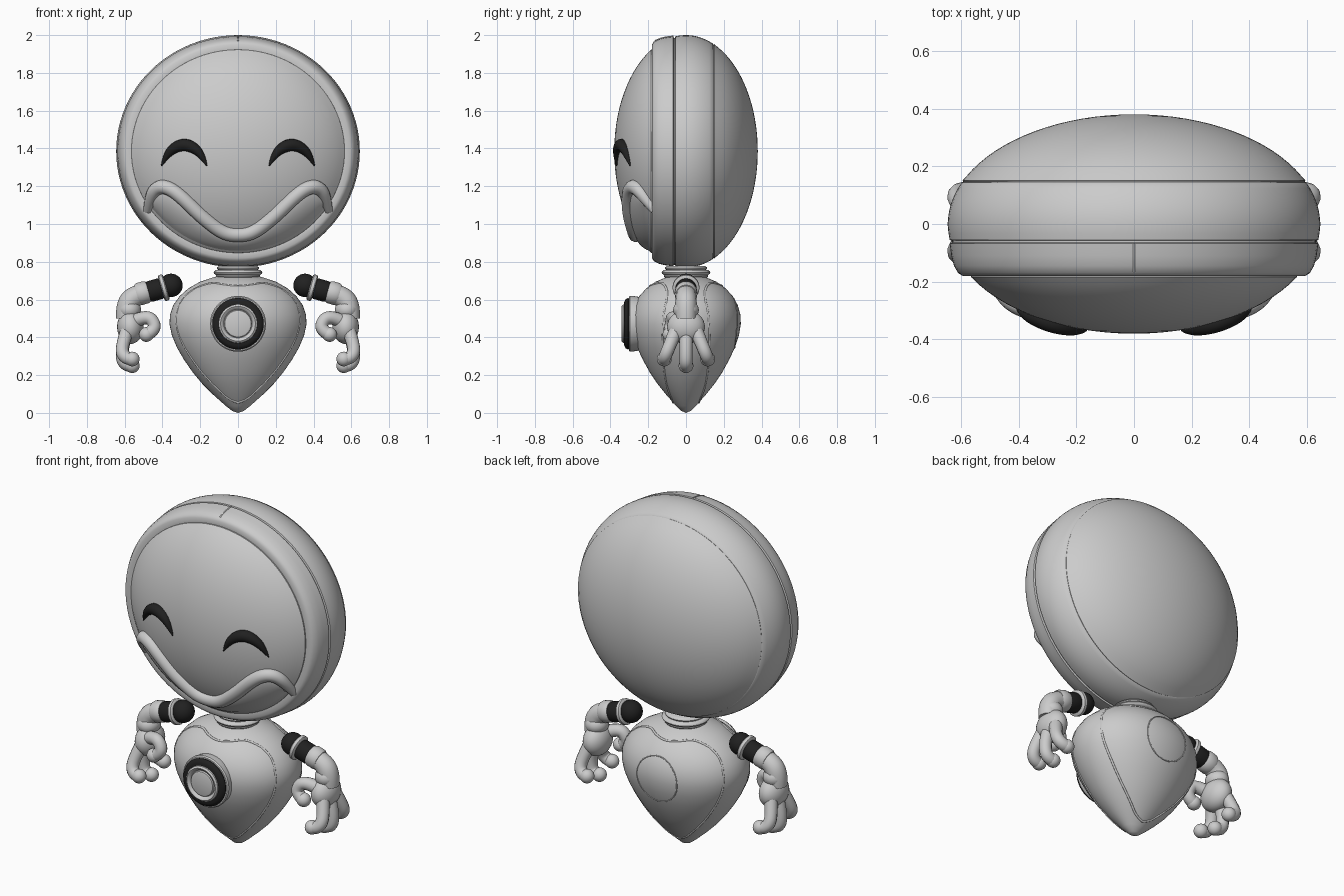
import bpy, bmesh, math
from mathutils import Vector

if "Cube" in bpy.data.objects:
    bpy.data.objects.remove(bpy.data.objects["Cube"])


def material(name, rgb):
    m = bpy.data.materials.new(name)
    m.use_nodes = True
    m.diffuse_color = (*rgb, 1)
    m.node_tree.nodes["Principled BSDF"].inputs["Base Color"].default_value = (*rgb, 1)
    return m


SHELL = material("pale grey shell", (0.6, 0.6, 0.6))
DARK = material("near black rubber", (0.015, 0.015, 0.015))

HEAD_Z, HX, HY, HZ = 1.385, 0.645, 0.38, 0.615
BODY_DEPTH = 0.8


def finish(name, bm, mat):
    bmesh.ops.recalc_face_normals(bm, faces=bm.faces)
    me = bpy.data.meshes.new(name)
    bm.to_mesh(me)
    bm.free()
    me.materials.append(mat)
    ob = bpy.data.objects.new(name, me)
    bpy.context.collection.objects.link(ob)
    smooth(ob)
    return ob


def smooth(ob):
    bpy.ops.object.select_all(action='DESELECT')
    ob.select_set(True)
    bpy.context.view_layer.objects.active = ob
    bpy.ops.object.shade_smooth_by_angle(angle=math.radians(40))


def lathe(name, profile, mat, axis=(0, 0, 1), loc=(0, 0, 0), scale=(1, 1, 1), n=64):
    """Spin (radius, height) pairs about an axis, then scale and place."""
    bm = bmesh.new()
    vs = [bm.verts.new((r, 0, h)) for r, h in profile]
    es = [bm.edges.new(p) for p in zip(vs, vs[1:])]
    bmesh.ops.spin(bm, geom=vs + es, cent=(0, 0, 0), axis=(0, 0, 1),
                   angle=math.tau, steps=n, use_duplicate=False)
    bmesh.ops.remove_doubles(bm, verts=bm.verts, dist=1e-5)
    turn = Vector((0, 0, 1)).rotation_difference(Vector(axis))
    for v in bm.verts:
        p = turn @ v.co
        v.co = Vector(a * b for a, b in zip(p, scale)) + Vector(loc)
    return finish(name, bm, mat)


def ball(name, loc, size, mat):
    bm = bmesh.new()
    bmesh.ops.create_uvsphere(bm, u_segments=32, v_segments=20, radius=1)
    for v in bm.verts:
        v.co = Vector(a * b for a, b in zip(v.co, size)) + Vector(loc)
    return finish(name, bm, mat)


def tube(name, pts, radii, mat, closed=False, smooth_path=True):
    """Round tube through points with a radius at each point."""
    cu = bpy.data.curves.new(name, 'CURVE')
    cu.dimensions = '3D'
    cu.bevel_depth = 1
    cu.bevel_resolution = 4
    cu.use_fill_caps = True
    sp = cu.splines.new('NURBS' if smooth_path else 'POLY')
    sp.points.add(len(pts) - 1)
    for i, p in enumerate(pts):
        sp.points[i].co = (*p, 1)
        sp.points[i].radius = radii[i] if isinstance(radii, (list, tuple)) else radii
    sp.use_cyclic_u = closed
    if smooth_path:
        sp.order_u = 3
        sp.use_endpoint_u = True
        sp.resolution_u = 8
    ob = bpy.data.objects.new(name, cu)
    bpy.context.collection.objects.link(ob)
    bpy.ops.object.select_all(action='DESELECT')
    ob.select_set(True)
    bpy.context.view_layer.objects.active = ob
    bpy.ops.object.convert(target='MESH')
    ob = bpy.context.object
    ob.data.materials.clear()
    ob.data.materials.append(mat)
    smooth(ob)
    return ob


def on_face(x, z, out=0.0):
    """Point on the front of the head."""
    k = 1 - (x / HX) ** 2 - ((z - HEAD_Z) / HZ) ** 2
    return (x, -HY * math.sqrt(max(k, 0)) - out, z)


# Head: ellipsoid with a proud front rim and a fine seam behind
def ring(h):
    return math.sqrt(max(0, 1 - (h / HY) ** 2))


face = [(ring(h), h) for h in (-HY * math.cos(i * math.radians(61) / 14) for i in range(15))]
rim = [(0.875, -0.178), (0.92, -0.18), (0.945, -0.17), (0.967, -0.145), (0.981, -0.11),
       (0.99, -0.068), (0.977, -0.064), (0.977, -0.058), (0.99, -0.055)]
back = [(ring(h), h) for h in (HY * math.sin(math.radians(a)) for a in range(-5, 22, 3))]
seam = [(0.926, 0.143), (0.918, 0.145), (0.918, 0.147), (0.922, 0.15)]
dome = [(ring(h), h) for h in (HY * math.sin(math.radians(a)) for a in range(26, 91, 4))]
lathe("head", face + rim + back + seam + dome, SHELL, axis=(0, 1, 0),
      loc=(0, 0, HEAD_Z), scale=(HX, 1, HZ), n=96)
tube("rim_joint", [(0, -h, HEAD_Z + HZ * r) for r, h in ((0.95, 0.165), (0.968, 0.14), (0.982, 0.11), (0.99, 0.066))],
     0.004, SHELL)

# Mouth ridge: wavy tube over the face
half = [(0.48, 1.07), (0.462, 1.15), (0.42, 1.2), (0.36, 1.19), (0.29, 1.135),
        (0.2, 1.045), (0.1, 0.965), (0.04, 0.942)]
wave = [(-x, z) for x, z in half] + half[::-1]
tube("mouth_ridge", [on_face(x, z, 0.004) for x, z in wave],
     [0.022, 0.034] + [0.038] * (len(wave) - 4) + [0.034, 0.022], SHELL)


# Chin: softly swollen panel between the ridge and the rim
def ridge_z(x):
    x = abs(x)
    pts = [(0, 0.935)] + half[::-1]
    for (a, za), (b, zb) in zip(pts, pts[1:]):
        if a <= x <= b:
            return za + (zb - za) * (x - a) / (b - a)
    return pts[-1][1]


bm = bmesh.new()
rows = []
for i in range(41):
    x = 0.45 * (i / 20 - 1)
    low = HEAD_Z - HZ * math.sqrt(0.86 ** 2 - (x / HX) ** 2)
    top = ridge_z(x)
    rows.append([bm.verts.new(on_face(x, low + (top - low) * j / 10,
                 -0.004 + 0.022 * math.sin(math.pi * j / 10) ** 0.6)) for j in range(11)])
for a, b in zip(rows, rows[1:]):
    for j in range(10):
        bm.faces.new((a[j], b[j], b[j + 1], a[j + 1]))
finish("chin_panel", bm, SHELL)

# Neck: stacked collars
for i, (z, r, t) in enumerate([(0.725, 0.105, 0.012), (0.743, 0.115, 0.014), (0.766, 0.1, 0.012)]):
    lathe("neck_collar_%d" % (i + 1), [(0, z - t), (r, z - t), (r + t * 0.8, z - t * 0.5),
          (r + t, z), (r + t * 0.8, z + t * 0.5), (r, z + t), (0, z + t)], SHELL)

# Body: teardrop
BODY = [(0, 0), (0.03, 0.01), (0.065, 0.037), (0.13, 0.095), (0.19, 0.155), (0.24, 0.215),
        (0.285, 0.28), (0.323, 0.345), (0.35, 0.41), (0.363, 0.47), (0.36, 0.52), (0.343, 0.57),
        (0.31, 0.617), (0.262, 0.66), (0.2, 0.695), (0.13, 0.718), (0.08, 0.73), (0, 0.732)]
lathe("body", BODY, SHELL, scale=(1, BODY_DEPTH, 1))


def body_r(z):
    for (a, za), (b, zb) in zip(BODY, BODY[1:]):
        if za <= z <= zb:
            return a + (b - a) * (z - za) / (zb - za)
    return 0


def on_body(x, z, side):
    return (x, side * BODY_DEPTH * math.sqrt(max(body_r(z) ** 2 - x * x, 0)), z)


# Heart shaped panel seams, front and back, and a round hatch behind
edge = [(0, 0.055), (0.045, 0.068), (0.1, 0.12), (0.16, 0.18), (0.215, 0.245), (0.26, 0.31),
        (0.3, 0.38), (0.325, 0.45), (0.325, 0.53), (0.3, 0.595), (0.25, 0.645),
        (0.19, 0.675), (0.13, 0.69), (0.08, 0.68), (0, 0.67)]
for side, label in ((-1, "front"), (1, "back")):
    loop = edge + [(-x, z) for x, z in edge[-2:0:-1]]
    tube(label + "_panel_seam", [on_body(x, z, side) for x, z in loop], 0.006, SHELL, closed=True)
circle = [(0.13 * math.cos(i * math.tau / 40), 0.475 + 0.13 * math.sin(i * math.tau / 40)) for i in range(40)]
tube("back_hatch_seam", [on_body(x, z, 1) for x, z in circle], 0.003, SHELL, closed=True, smooth_path=False)

# Chest button: flange, dark ring, pale ring and centre cap
at = dict(axis=(0, -1, 0), loc=(0, 0, 0.472))
lathe("chest_flange", [(0, 0.25), (0.142, 0.25), (0.148, 0.285), (0.148, 0.296), (0.142, 0.303), (0, 0.303)], SHELL, **at)
lathe("chest_dark_ring", [(0.13, 0.29), (0.136, 0.308), (0.13, 0.32), (0.115, 0.327), (0.08, 0.327)], DARK, **at)
lathe("chest_pale_ring", [(0.103, 0.32), (0.101, 0.334), (0.092, 0.341), (0.08, 0.335), (0.075, 0.325), (0.073, 0.325),
      (0.07, 0.335), (0.06, 0.338), (0, 0.34)], SHELL, **at)

# Paired eyes, arms and hands
for s, label in ((1, "left"), (-1, "right")):
    arc = [(0.165, 1.308), (0.185, 1.352), (0.225, 1.4), (0.285, 1.424), (0.345, 1.4), (0.385, 1.352), (0.405, 1.308)]
    tube(label + "_eye", [on_face(s * x, z, 0.004) for x, z in arc],
         [0.003, 0.016, 0.028, 0.034, 0.028, 0.016, 0.003], DARK)

    def P(x, y, z):
        return (s * x, y, z)

    # Shoulder and upper arm segments
    down = Vector(P(0.96, 0, -0.28)).normalized()
    ball(label + "_shoulder", P(0.355, 0, 0.675), (0.062,) * 3, DARK)

    def segment(name, x, z, r, w, mat):
        lathe(label + name, [(0, -w), (r * 0.9, -w), (r, -w * 0.6), (r, w * 0.6), (r * 0.9, w), (0, w)],
              mat, axis=down, loc=P(x, 0, z), n=32)

    segment("_arm_ring", 0.393, 0.663, 0.071, 0.014, SHELL)
    segment("_arm_band", 0.44, 0.65, 0.056, 0.045, DARK)
    segment("_arm_cuff", 0.505, 0.634, 0.06, 0.032, SHELL)
    tube(label + "_forearm", [P(0.49, 0, 0.637), P(0.55, 0, 0.62), P(0.59, 0, 0.57), P(0.59, 0, 0.5)],
         [0.052, 0.055, 0.058, 0.056], SHELL)
    ball(label + "_wrist", P(0.575, 0, 0.545), (0.062, 0.068, 0.055), SHELL)
    ball(label + "_palm", P(0.57, 0, 0.455), (0.07, 0.1, 0.09), SHELL)

    # Fingers fan out and curl inward; the thumb points at the body
    def digit(name, pts, r):
        tube(label + name, pts, [r * 1.05] + [r * 0.95] * (len(pts) - 1), SHELL)
        ball(label + name + "_tip", pts[-1], (r * 1.08,) * 3, SHELL)

    for name, y, z in (("_front_finger", -0.115, 0.285), ("_middle_finger", 0, 0.25), ("_back_finger", 0.115, 0.285)):
        digit(name, [P(0.585, y * 0.45, 0.44), P(0.61, y * 0.7, 0.37), P(0.615, y * 0.9, z + 0.03),
                     P(0.585, y, z), P(0.56, y, z)], 0.036)
    digit("_thumb", [P(0.56, -0.04, 0.48), P(0.48, -0.07, 0.52), P(0.435, -0.08, 0.465),
                     P(0.46, -0.085, 0.425), P(0.485, -0.085, 0.415)], 0.036)
